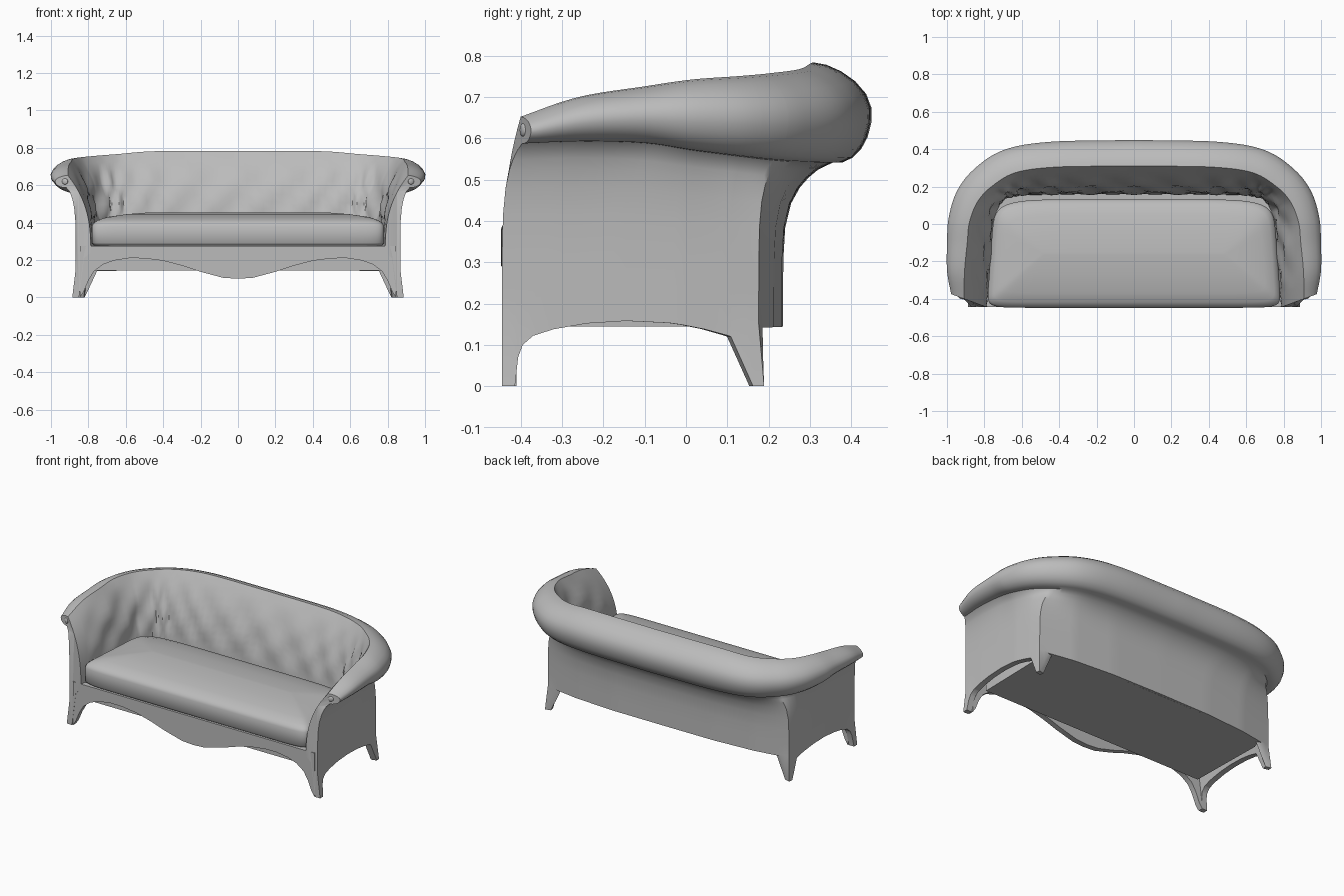
import bpy, bmesh, math
from mathutils import Vector

old = bpy.data.objects.get("Cube")
if old:
    bpy.data.objects.remove(old, do_unlink=True)

fabric = bpy.data.materials.new("grey_upholstery")
fabric.use_nodes = True
GREY = (0.5, 0.5, 0.5, 1)
fabric.diffuse_color = GREY
fabric.node_tree.nodes["Principled BSDF"].inputs["Base Color"].default_value = GREY


def finish(bm, name, angle=40, mirror=False):
    bmesh.ops.remove_doubles(bm, verts=bm.verts, dist=1e-5)
    bmesh.ops.recalc_face_normals(bm, faces=bm.faces)
    mesh = bpy.data.meshes.new(name)
    bm.to_mesh(mesh)
    bm.free()
    mesh.materials.append(fabric)
    obj = bpy.data.objects.new(name, mesh)
    bpy.context.collection.objects.link(obj)
    bpy.ops.object.select_all(action='DESELECT')
    bpy.context.view_layer.objects.active = obj
    obj.select_set(True)
    bpy.ops.object.shade_smooth_by_angle(angle=math.radians(angle))
    if mirror:
        mod = obj.modifiers.new("mirror", 'MIRROR')
        mod.use_clip = True


def loft(bm, rings, cap_start=True, cap_end=True):
    loops = [[bm.verts.new(p) for p in ring] for ring in rings]
    n = len(loops[0])
    for a, b in zip(loops, loops[1:]):
        for i in range(n):
            j = (i + 1) % n
            bm.faces.new((a[i], a[j], b[j], b[i]))
    caps = []
    if cap_start:
        caps.append(bm.faces.new(loops[0]))
    if cap_end:
        caps.append(bm.faces.new(loops[-1]))
    bmesh.ops.triangulate(bm, faces=caps)


def linear(keys, t):
    for (a, va), (b, vb) in zip(keys, keys[1:]):
        if t <= b:
            return va + (vb - va) * (t - a) / (b - a)


def spline(values, t):
    i = min(int(t), len(values) - 2)
    f = t - i
    p1, p2 = values[i], values[i + 1]
    p0 = values[i - 1] if i else p1 * 2 - p2
    p3 = values[i + 2] if i + 2 < len(values) else p2 * 2 - p1
    return (p1 * 2 + (p2 - p0) * f + (p0 * 2 - p1 * 5 + p2 * 4 - p3) * f * f
            + (p1 * 3 - p0 - p2 * 3 + p3) * f ** 3) / 2


def points(*pairs):
    return [Vector(p) for p in pairs]


# Stations run from the arm front round to the middle of the back
roll_edge = points((.978, -.375), (1, -.25), (1, -.1), (.992, .03), (.95, .17),
                   (.86, .29), (.7, .395), (.45, .44), (0, .45))
wall_foot = points((.868, -.445), (.868, -.32), (.866, -.16), (.862, -.01), (.852, .1),
                   (.843, .176), (.62, .213), (.35, .232), (0, .235))
seat_side = points((.787, -.445), (.775, -.32), (.765, -.16), (.755, -.02), (.74, .07),
                   (.69, .137), (.6, .155), (.35, .16), (0, .16))
roll_turn = [20, 5, 2, 8, 22, 42, 62, 82, 90]
roll_half = [.056, .07, .078, .08, .085, .088, .088, .086, .085]
roll_top = [.652, .7, .725, .742, .75, .757, .767, .782, .783]
roll_low = [.587, .592, .588, .57, .555, .545, .54, .54, .54]
hem = [(0, 0), (.25, 0), (.31, .07), (.4, .1), (.6, .122), (1, .138), (1.5, .152),
       (2.1, .158), (2.8, .153), (3.5, .138), (4.1, .12), (4.65, 0), (5, 0),
       (5.25, .142), (8, .145)]


def section(t):
    turn = math.radians(spline(roll_turn, t))
    out = Vector((math.cos(turn), math.sin(turn)))
    half, top, low = (spline(k, t) for k in (roll_half, roll_top, roll_low))
    mid, tall = (top + low) / 2, (top - low) / 2
    centre = spline(roll_edge, t) - out * half
    foot = linear(list(enumerate(wall_foot)), t)
    inner = linear(list(enumerate(seat_side)), t)
    # the crest leans inward towards the back
    lean = .3 + .043 * t
    crest = centre - out * half * lean
    ring = []
    # tufted inner face sweeping up to the crest
    wave = math.cos(math.pi * (t + 2 * max(0, t - 5)))
    for k in range(14):
        v = k / 14
        fade = math.sin(math.pi * v) * min(1, max(0, t - .6))
        p = inner.lerp(crest, v ** 2.7)
        p = p + out * fade * .014 * wave * math.cos(v * math.pi * 4)
        ring.append((p.x, p.y, .24 + (top - .24) * v))
    # rolled top
    for k in range(12):
        a = math.radians(90 - k * 17)
        p = centre + out * half * (math.cos(a) - lean * max(0, math.sin(a)) ** 2)
        ring.append((p.x, p.y, mid + tall * math.sin(a)))
    # outer wall down to the hem and legs
    bottom = linear(hem, t)
    head = centre - out * half * .25
    inward = (inner - foot).normalized()
    for v in (.96, .91, .85, .75, .6, .4, .2):
        p = foot.lerp(head, v ** 6)
        ring.append((p.x, p.y, .15 + (low - .15) * v))
    ring.append((foot.x, foot.y, max(bottom, .15)))
    spread = max(0, .13 - bottom)
    flare = Vector((.09, .1)) if t > 4 else -inward * .14
    p = foot + flare * spread
    ring.append((p.x, p.y, bottom))
    p = p + inward * .036
    ring.append((p.x, p.y, bottom))
    p = foot + inward * .045
    ring.append((p.x, p.y, .21))
    return ring


steps = sorted({k / 8 for k in range(65)} | {k for k, _ in hem})
bm = bmesh.new()
loft(bm, [section(t) for t in steps], cap_end=False)
finish(bm, "arms_and_back", mirror=True)

# Scroll buttons on the arm fronts
bm = bmesh.new()
bmesh.ops.create_uvsphere(bm, u_segments=16, v_segments=8, radius=.016)
for v in bm.verts:
    v.co = Vector((v.co.x, v.co.y * .4 + v.co.x * .35, v.co.z)) + Vector((.925, -.394, .62))
finish(bm, "arm_scroll_button", mirror=True)

# Front apron with a wavy lower edge
apron_edge = [(0, .1), (.08, .105), (.2, .137), (.3, .17), (.4, .196), (.5, .209), (.58, .21),
              (.66, .198), (.72, .177), (.77, .14), (.8, .09), (.825, .03), (.845, 0)]
bm = bmesh.new()
rings = []
for x, z in apron_edge:
    rings.append([(x, -.444, .275), (x, -.444, z), (x, -.41, z), (x, -.41, .275)])
loft(bm, rings, cap_start=False)
finish(bm, "front_apron", mirror=True)

# Seat deck, reaching the back wall
bm = bmesh.new()
half_deck = [(.78, -.37), (.79, .12), (.77, .175), (.62, .2), (.35, .22)]
deck = half_deck + [(-x, y) for x, y in reversed(half_deck)]
loft(bm, [[(x, y, z) for x, y in deck] for z in (.144, .24)])
finish(bm, "seat_deck")


# Crowned cushion, rounder at the back corners
def cushion_ring(inset, z):
    ring = []
    for k in range(64):
        a = math.tau * (k + .5) / 64
        c, s = math.cos(a), math.sin(a)
        power = 2 / (7 if s > 0 else 16)
        x = math.copysign(abs(c) ** power, c) * (.787 - inset)
        y = math.copysign(abs(s) ** power, s) * (.29 - inset)
        ring.append((x * (1 - .09 * (y + .29)), y - .158, z))
    return ring


bm = bmesh.new()
layers = [(.012, .278), (0, .292), (0, .38), (.008, .397), (.03, .413),
          (.08, .43), (.18, .445), (.28, .453)]
loft(bm, [cushion_ring(*layer) for layer in layers])
finish(bm, "seat_cushion", 50)

# Narrow support under the cushion
bm = bmesh.new()
loft(bm, [[(x * .98, y, z) for x, y in half_deck + [(-x, y) for x, y in reversed(half_deck)]]
          for z in (.24, .272)])
finish(bm, "cushion_support")
